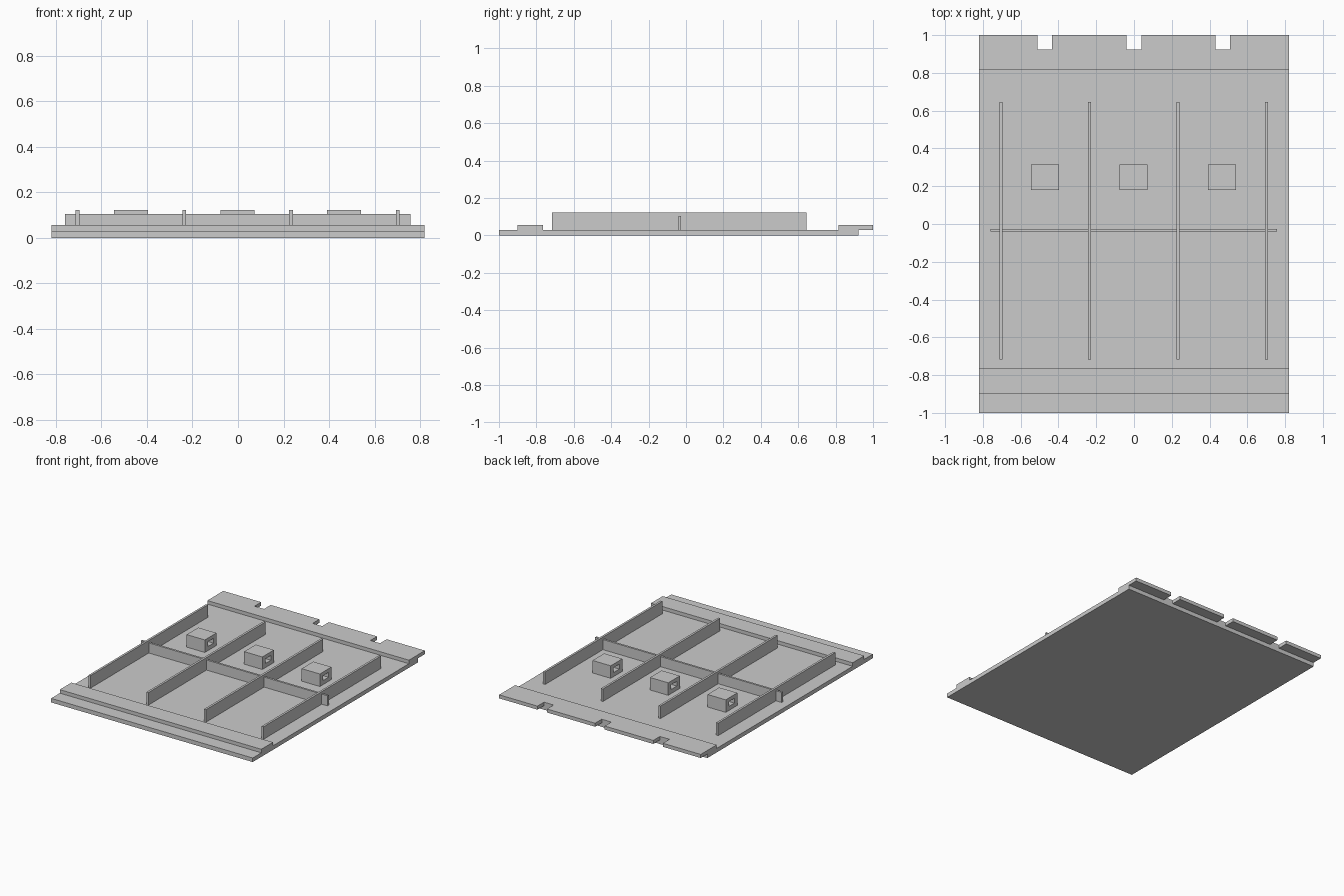
import bpy
import bmesh

cube = bpy.data.objects.get("Cube")
if cube:
    bpy.data.objects.remove(cube, do_unlink=True)

grey = bpy.data.materials.new("plain grey")
grey.use_nodes = True
GREY = (0.6, 0.6, 0.6, 1)
grey.diffuse_color = GREY
grey.node_tree.nodes["Principled BSDF"].inputs["Base Color"].default_value = GREY


def make_object(name, bm):
    bmesh.ops.recalc_face_normals(bm, faces=bm.faces)
    mesh = bpy.data.meshes.new(name)
    bm.to_mesh(mesh)
    bm.free()
    mesh.materials.append(grey)
    obj = bpy.data.objects.new(name, mesh)
    bpy.context.scene.collection.objects.link(obj)
    return obj


def box(name, xs, ys, zs):
    bm = bmesh.new()
    bmesh.ops.create_cube(bm, size=1)
    for v in bm.verts:
        v.co = [r[0] if c < 0 else r[1] for c, r in zip(v.co, (xs, ys, zs))]
    return make_object(name, bm)


def prism(name, outline, z0, z1):
    """Extrude an outline in x, y upwards."""
    bm = bmesh.new()
    face = bm.faces.new([bm.verts.new((x, y, z0)) for x, y in outline])
    top = bmesh.ops.extrude_face_region(bm, geom=[face])["geom"]
    bmesh.ops.translate(bm, vec=(0, 0, z1 - z0),
                        verts=[v for v in top if isinstance(v, bmesh.types.BMVert)])
    return make_object(name, bm)


W = 0.82        # half width of the panel
FLOOR = 0.03    # top of the base plate
STEP = 0.056    # top of the end strips
TOP = 0.122     # top of ribs and blocks
LIP = 0.923     # back edge of the base plate

# Base plate and raised front strip
box("base_plate", (-W, W), (-1, LIP), (0, FLOOR))
box("front_strip", (-W, W), (-0.9, -0.765), (FLOOR, STEP))

# Overhanging back strip with three notches
outline = [(-W, 0.815), (W, 0.815), (W, 1)]
for x in (0.47, 0, -0.473):
    outline += [(x + 0.039, 1), (x + 0.039, LIP), (x - 0.039, LIP), (x - 0.039, 1)]
outline.append((-W, 1))
prism("back_strip", outline, FLOOR, STEP)

# Long ribs and the lower cross rib
for i in range(4):
    x = -0.705 + i * 0.469
    box(f"long_rib_{i + 1}", (x - 0.008, x + 0.008), (-0.717, 0.645), (FLOOR, TOP))
box("cross_rib", (-0.76, 0.757), (-0.041, -0.026), (FLOOR, 0.104))

# Blocks with a sideways slot through each
for i in range(3):
    x = -0.47 + i * 0.468
    block = box(f"block_{i + 1}", (x - 0.074, x + 0.074), (0.18, 0.315), (FLOOR, TOP))
    cutter = box(f"slot_cutter_{i + 1}", (x - 0.1, x + 0.1), (0.215, 0.28), (0.06, 0.095))
    cutter.hide_render = True
    cutter.hide_viewport = True
    cut = block.modifiers.new("slot", "BOOLEAN")
    cut.operation = "DIFFERENCE"
    cut.solver = "EXACT"
    cut.object = cutter
